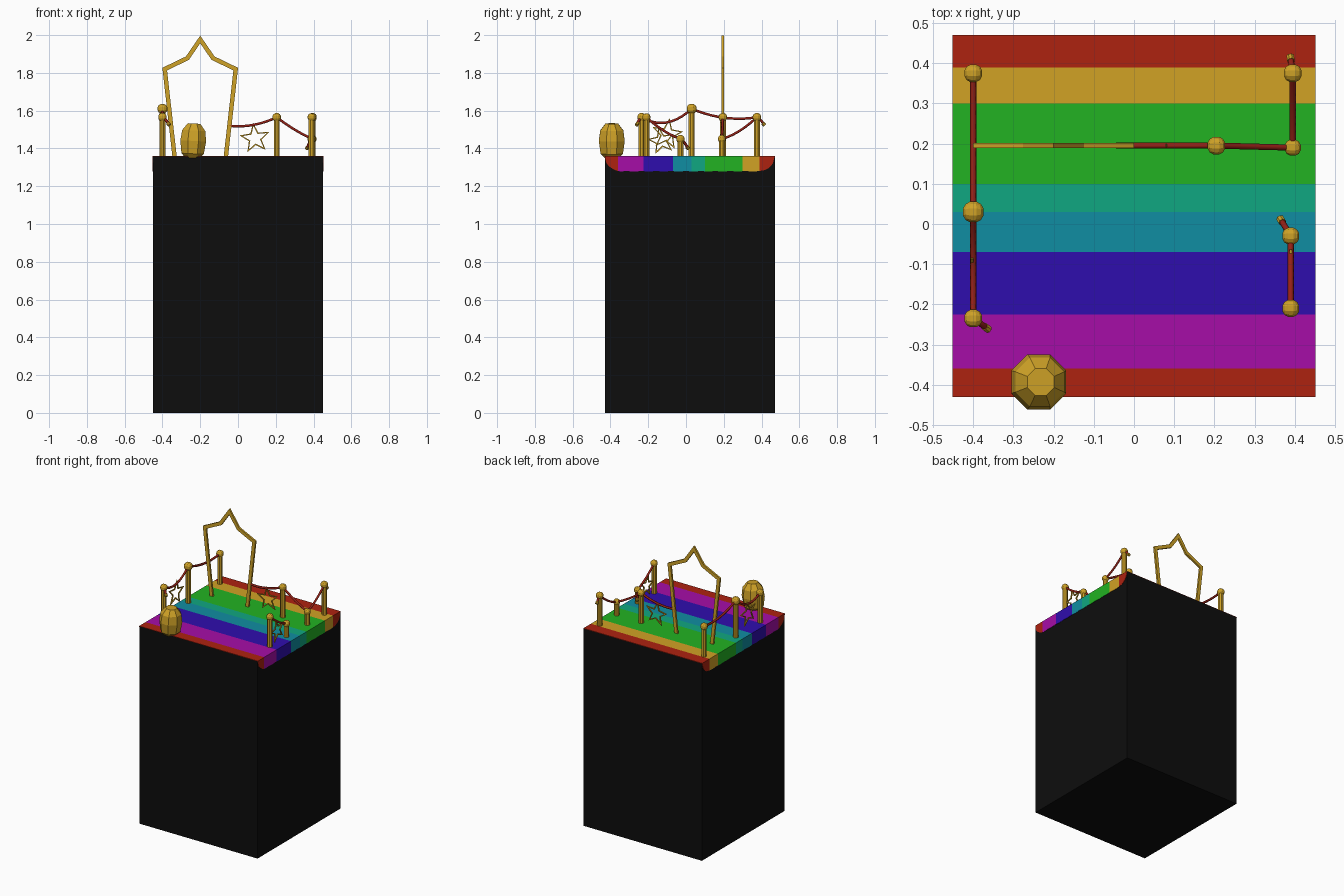
import bpy, bmesh, math
from mathutils import Vector, Matrix

if "Cube" in bpy.data.objects:
    bpy.data.objects.remove(bpy.data.objects["Cube"])


def mat(name, r, g, b):
    m = bpy.data.materials.new(name)
    m.diffuse_color = (r, g, b, 1)
    m.use_nodes = True
    m.node_tree.nodes["Principled BSDF"].inputs["Base Color"].default_value = m.diffuse_color
    return m


BLACK = mat("black", 0.004, 0.004, 0.004)
GOLD = mat("gold", 0.62, 0.36, 0.02)
ROPE = mat("rope red", 0.30, 0.015, 0.008)
RED = mat("red", 0.42, 0.016, 0.005)
YELLOW = mat("yellow", 0.64, 0.36, 0.018)
GREEN = mat("green", 0.016, 0.45, 0.016)
JADE = mat("jade", 0.005, 0.39, 0.22)
TEAL = mat("teal", 0.005, 0.27, 0.36)
BLUE = mat("blue", 0.028, 0.004, 0.42)
PURPLE = mat("purple", 0.38, 0.004, 0.39)
TOP = 1.36


def finish(name, bm, material):
    bmesh.ops.recalc_face_normals(bm, faces=bm.faces)
    me = bpy.data.meshes.new(name)
    bm.to_mesh(me)
    bm.free()
    me.materials.append(material)
    ob = bpy.data.objects.new(name, me)
    bpy.context.collection.objects.link(ob)
    return ob


def add_box(bm, lo, hi):
    lo, hi = Vector(lo), Vector(hi)
    m = Matrix.Translation((lo + hi) / 2) @ Matrix.Diagonal((hi - lo).to_4d())
    m[3][3] = 1
    bmesh.ops.create_cube(bm, size=1, matrix=m)


def add_prism(bm, pts, shift):
    """Closed prism from a planar outline moved along a vector."""
    a = [bm.verts.new(p) for p in pts]
    b = [bm.verts.new(Vector(p) + Vector(shift)) for p in pts]
    bm.faces.new(a)
    bm.faces.new(b[::-1])
    for i in range(len(a)):
        j = (i + 1) % len(a)
        bm.faces.new((a[i], a[j], b[j], b[i]))


def frame(name, path, width, depth, closed, matrix):
    """Flat mitred outline in the local xz plane."""
    bm, n, rings = bmesh.new(), len(path), []
    pts = [Vector(p) for p in path]
    for i, p in enumerate(pts):
        prev = pts[i - 1] if (i or closed) else None
        nxt = pts[(i + 1) % n] if (i < n - 1 or closed) else None
        d1 = (p - prev).normalized() if prev is not None else (nxt - p).normalized()
        d2 = (nxt - p).normalized() if nxt is not None else d1
        n1, n2 = Vector((-d1.y, d1.x)), Vector((-d2.y, d2.x))
        off = (n1 + n2) / max(0.3, 1 + n1.dot(n2)) * width / 2
        rings.append([bm.verts.new(((p + s * off).x, y, (p + s * off).y))
                      for s, y in ((1, -depth / 2), (1, depth / 2), (-1, depth / 2), (-1, -depth / 2))])
    for i in range(n if closed else n - 1):
        a, b = rings[i], rings[(i + 1) % n]
        for k in range(4):
            bm.faces.new((a[k], a[(k + 1) % 4], b[(k + 1) % 4], b[k]))
    if not closed:
        bm.faces.new(rings[0])
        bm.faces.new(rings[-1])
    ob = finish(name, bm, GOLD)
    ob.matrix_world = matrix
    return ob


def lathe(name, profile, material, matrix, sides=8):
    """Capped low-poly turned shape from (z, radius) pairs."""
    bm = bmesh.new()
    rings = [[bm.verts.new((r * math.cos(a), r * math.sin(a), z))
              for a in [(i + .5) * math.tau / sides for i in range(sides)]] for z, r in profile]
    for a, b in zip(rings, rings[1:]):
        for i in range(sides):
            j = (i + 1) % sides
            bm.faces.new((a[i], a[j], b[j], b[i]))
    bm.faces.new(rings[0])
    bm.faces.new(rings[-1])
    ob = finish(name, bm, material)
    ob.matrix_world = matrix
    return ob


def rope(name, a, b, sag, steps=10):
    a, b = Vector(a), Vector(b)
    cu = bpy.data.curves.new(name, 'CURVE')
    cu.dimensions = '3D'
    cu.bevel_depth = 0.0075
    cu.bevel_resolution = 1
    cu.use_fill_caps = True
    cu.materials.append(ROPE)
    sp = cu.splines.new('POLY')
    sp.points.add(steps)
    for i, p in enumerate(sp.points):
        t = i / steps
        q = a.lerp(b, t)
        p.co = (q.x, q.y, q.z - 4 * sag * t * (1 - t), 1)
    ob = bpy.data.objects.new(name, cu)
    bpy.context.collection.objects.link(ob)


# black pedestal
bm = bmesh.new()
add_box(bm, (-.45, -.43, 0), (.45, .47, TOP - .002))
finish("pedestal", bm, BLACK)


# rainbow stripes: top plate plus drips down both sides
def drip(y):
    d = min(y + .43, .47 - y, .09) / .09
    return TOP - .001 - .078 * math.sqrt(max(0, 1 - (1 - d) ** 2)) - .003 * abs(math.sin(y * 40))


stripes = [(-.43, RED), (-.36, PURPLE), (-.225, BLUE), (-.07, TEAL), (.03, JADE),
           (.10, GREEN), (.30, YELLOW), (.39, RED), (.47, None)]
for (y0, m), (y1, _) in zip(stripes, stripes[1:]):
    bm = bmesh.new()
    add_box(bm, (-.45, y0, TOP - .003), (.45, y1, TOP))
    ys = [y0 + (y1 - y0) * i / 8 for i in range(9)]
    for s in (-1, 1):
        pts = [(s * .449, y, drip(y)) for y in ys] + [(s * .449, y1, TOP), (s * .449, y0, TOP)]
        add_prism(bm, pts, (s * .003, 0, 0))
    finish("stripe_" + m.name, bm, m)

# rope posts with ball tops: x, y, ball height, ball radius
posts = [(-.40, .375, 1.565, .023), (-.40, .03, 1.61, .027), (-.40, -.235, 1.565, .023),
         (.395, .375, 1.565, .023), (.395, .19, 1.45, .021), (.205, .195, 1.565, .023),
         (.39, -.03, 1.45, .022), (.39, -.21, 1.565, .022)]
for x, y, z, r in posts:
    lathe("post", [(TOP - .01, .017), (z, .017)], GOLD, Matrix.Translation((x, y, 0)))
    bm = bmesh.new()
    bmesh.ops.create_cube(bm, size=2)
    bmesh.ops.subdivide_edges(bm, edges=bm.edges[:], cuts=2, use_grid_fill=True)
    for v in bm.verts:
        v.co = v.co.normalized() * r * 1.05
    finish("post_ball", bm, GOLD).location = (x, y, z)

# draped ropes between posts
P = [Vector(p[:3]) for p in posts]
for a, b, sag in ((0, 1, .025), (1, 2, .05), (3, 4, .015), (4, 5, .008), (7, 6, .012)):
    rope("rope", P[a], P[b], sag)
rope("rope_to_arch", P[5], (-.045, .195, 1.52), .018)

# loose rope ends with gold tips
for i, end in ((2, (-.368, -.258, 1.53)), (3, (.39, .41, 1.53)), (6, (.367, .008, 1.405))):
    rope("rope_end", P[i], end, -.006, 4)
    d = Vector(end) - P[i]
    m = Matrix.Translation(end) @ d.to_track_quat('Z', 'Y').to_matrix().to_4x4()
    lathe("rope_tip", [(-.006, .010), (.010, .010)], GOLD, m)

# star-topped arch
half = [(.135, TOP - .01), (.188, 1.82), (.068, 1.878)]
arch = [(-x, z) for x, z in half] + [(0, 1.977)] + half[::-1]
frame("star_arch", arch, .023, .013, False, Matrix.Translation((-.20, .195, 0)))


# small hanging star outlines
def star(center, radius, tilt, turn):
    pts = []
    for i in range(10):
        a = math.pi / 2 + tilt + i * math.pi / 5
        r = radius if i % 2 == 0 else radius * .42
        pts.append((r * math.cos(a), r * math.sin(a)))
    frame("hanging_star", pts, .007, .007, True,
          Matrix.Translation(center) @ Matrix.Rotation(turn, 4, 'Z'))


star((.09, .195, 1.453), .075, .12, 0)
star((-.403, -.10, 1.475), .078, -.15, math.pi / 2)
star((.39, -.13, 1.44), .068, .2, math.pi / 2)

# golden faceted nugget on the front edge
lathe("nugget", [(-.095, .036), (-.068, .064), (0, .074), (.055, .066), (.092, .036)], GOLD,
      Matrix.Translation((-.237, -.393, 1.44)) @ Matrix.Rotation(math.radians(3), 4, 'Y'))
